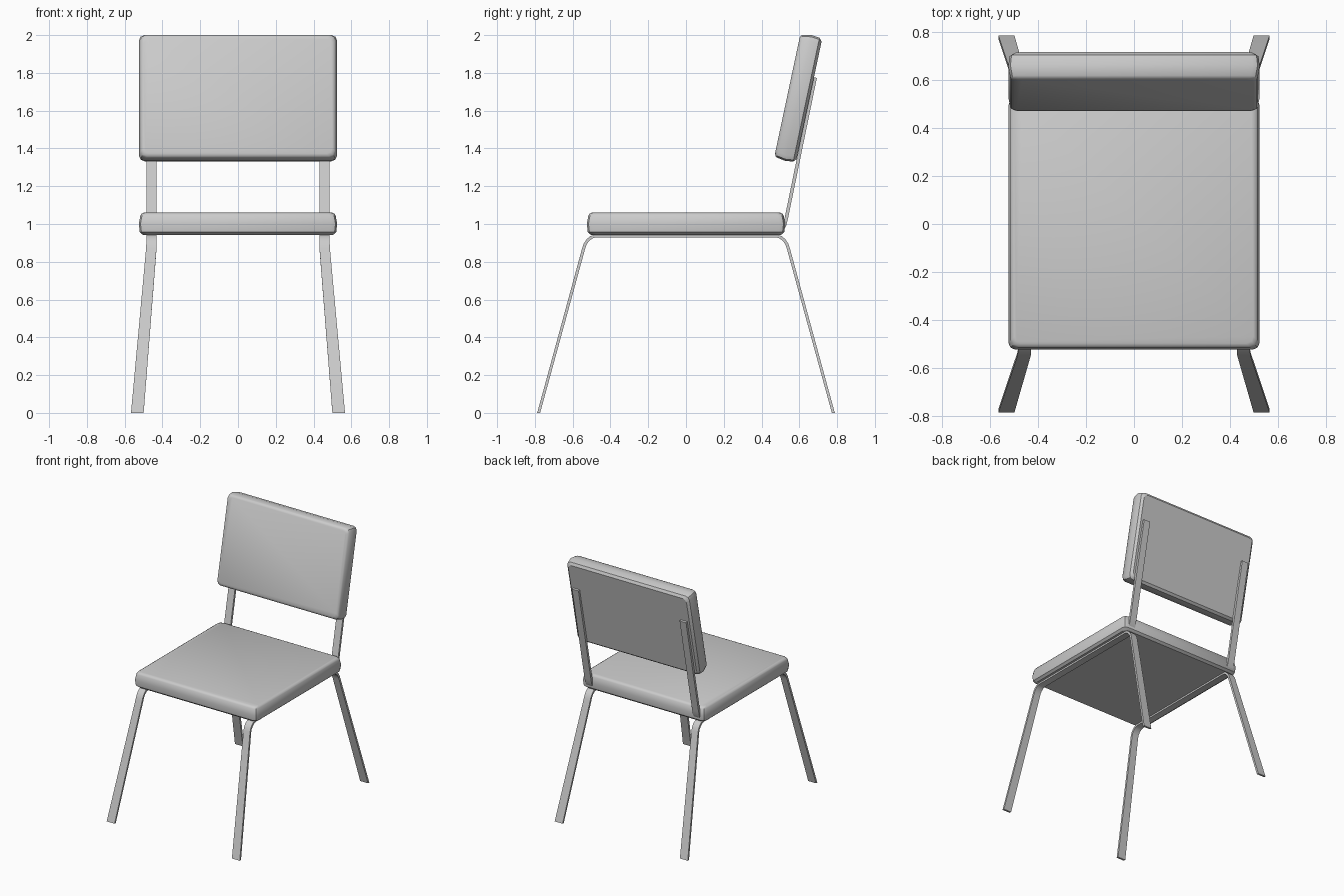
import bpy, bmesh
from math import radians, sin, cos, pi
from mathutils import Vector

if "Cube" in bpy.data.objects:
    bpy.data.objects.remove(bpy.data.objects["Cube"])


def finish(name, bm, angle=30):
    bmesh.ops.recalc_face_normals(bm, faces=bm.faces)
    me = bpy.data.meshes.new(name)
    bm.to_mesh(me)
    bm.free()
    ob = bpy.data.objects.new(name, me)
    bpy.context.collection.objects.link(ob)
    bpy.ops.object.select_all(action='DESELECT')
    ob.select_set(True)
    bpy.context.view_layer.objects.active = ob
    bpy.ops.object.shade_smooth_by_angle(angle=radians(angle))
    return ob


def loft(bm, rings):
    loops = [[bm.verts.new(p) for p in ring] for ring in rings]
    n = len(loops[0])
    for a, b in zip(loops, loops[1:]):
        for i in range(n):
            j = (i + 1) % n
            bm.faces.new((a[i], a[j], b[j], b[i]))
    bm.faces.new(loops[0])
    bm.faces.new(loops[-1])


# Cushion: rounded-corner outline lofted through (height, inset) layers
PAD_PROFILE = [(-0.058, 0.022), (-0.043, 0.005), (0, 0), (0.045, 0.008), (0.054, 0.014), (0.06, 0.026)]


def pad(name, hx, hy, loc, tilt=0.0):
    bm = bmesh.new()
    rings = []
    r = 0.03
    for z, inset in PAD_PROFILE:
        ring = []
        for k, (sx, sy) in enumerate([(1, 1), (-1, 1), (-1, -1), (1, -1)]):
            for s in range(3):
                a = pi / 2 * (k + s / 2)
                ring.append((sx * (hx - inset - r) + r * cos(a),
                             sy * (hy - inset - r) + r * sin(a), z))
        rings.append(ring)
    loft(bm, rings)
    ob = finish(name, bm)
    ob.location = loc
    ob.rotation_euler.x = tilt
    return ob


# Flat bent bar following (y, z) points; widens and splays toward the floor
def bar(name, path, side, t=0.008):
    bm = bmesh.new()
    pts = [Vector(p) for p in path]
    rings = []
    for i, p in enumerate(pts):
        d1 = (p - pts[i - 1]).normalized() if i else Vector((0, 0))
        d2 = (pts[i + 1] - p).normalized() if i < len(pts) - 1 else Vector((0, 0))
        d = (d1 + d2).normalized()
        n = Vector((-d.y, d.x)) * t
        f = max(0, (0.88 - p.y) / 0.88)
        x, w = side * (0.458 + 0.075 * f), 0.0275 + 0.006 * f
        a, b = p + n, p - n
        if p.y == 0:
            a.y = b.y = 0
        rings.append([(x - w, *a), (x + w, *a), (x + w, *b), (x - w, *b)])
    loft(bm, rings)
    return finish(name, bm)


pad("seat", 0.525, 0.525, (0, 0, 1.0))
pad("backrest", 0.525, 0.34, (0, 0.595, 1.667), radians(78))

# Front leg, under-seat rail and back leg are one bent bar per side
half = [(0.78, 0), (0.542, 0.87), (0.534, 0.893), (0.52, 0.914), (0.502, 0.929), (0.48, 0.937)]
leg_path = [(-y, z) for y, z in half] + half[::-1]
back_path = [(0.47, 0.945), (0.492, 0.952), (0.51, 0.97), (0.522, 0.995), (0.531, 1.03), (0.684, 1.775)]
for side, label in ((-1, "left"), (1, "right")):
    bar(label + "_leg_frame", leg_path, side)
    bar(label + "_back_support", back_path, side, 0.009)
